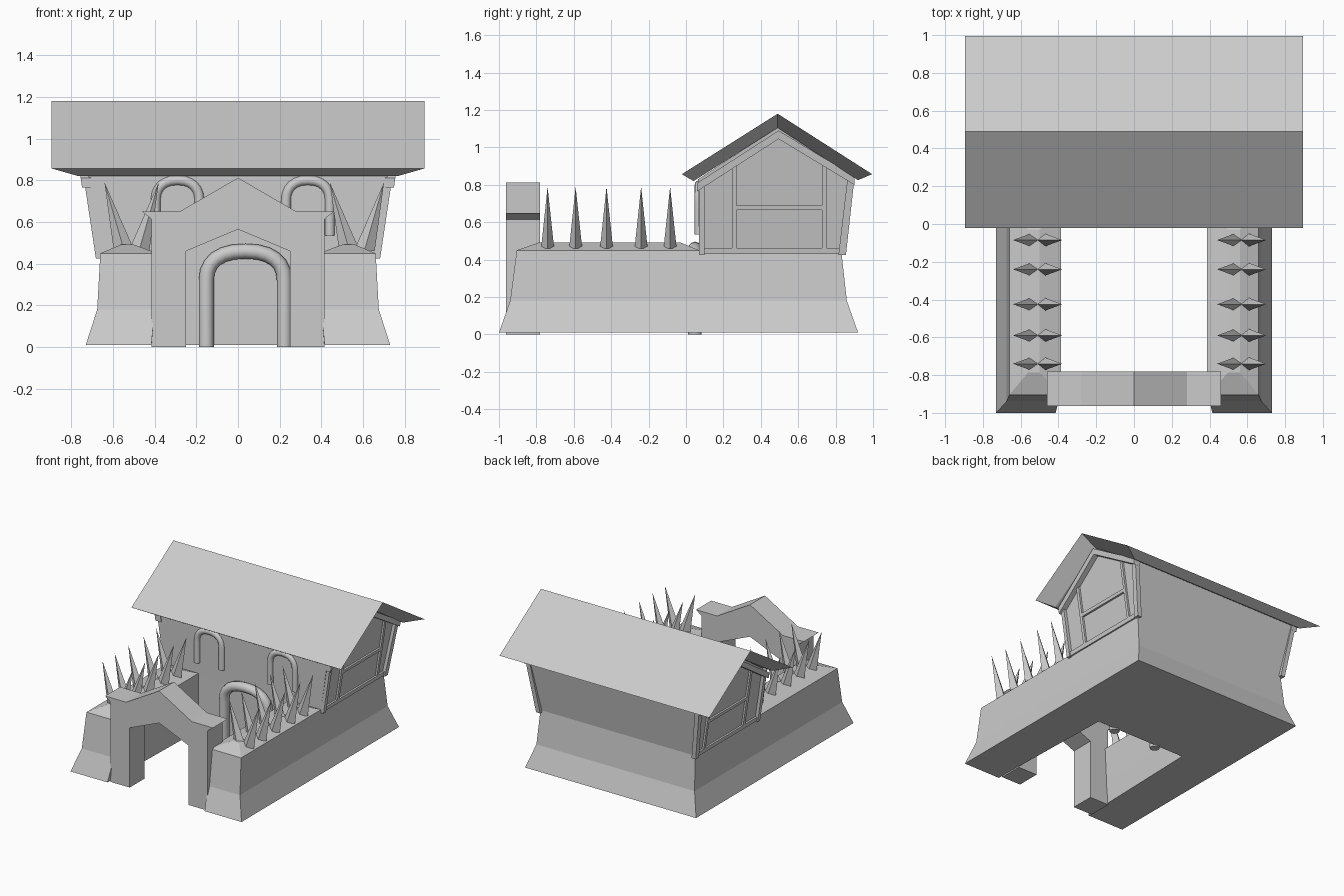
import bpy, bmesh
from math import cos, sin, pi

if "Cube" in bpy.data.objects:
    bpy.data.objects.remove(bpy.data.objects["Cube"])


def make(name, verts, faces):
    me = bpy.data.meshes.new(name)
    me.from_pydata(verts, [], faces)
    bm = bmesh.new()
    bm.from_mesh(me)
    bmesh.ops.recalc_face_normals(bm, faces=bm.faces)
    bm.to_mesh(me)
    bm.free()
    ob = bpy.data.objects.new(name, me)
    bpy.context.collection.objects.link(ob)
    return ob


def loft(name, rings):
    """Closed rings of equal length joined by quads and capped at both ends."""
    n = len(rings[0])
    faces = [tuple(range(n)), tuple(range((len(rings) - 1) * n, len(rings) * n))]
    for r in range(len(rings) - 1):
        for i in range(n):
            j = (i + 1) % n
            faces.append((r * n + i, r * n + j, (r + 1) * n + j, (r + 1) * n + i))
    return make(name, [p for ring in rings for p in ring], faces)


# U-shaped battered base wall
rings = []
for xo, yf, yb, z, xf in [(0.73, -1.0, 0.92, 0.01, 0.415),
                          (0.675, -0.94, 0.86, 0.18, 0.40),
                          (0.66, -0.905, 0.83, 0.45, 0.387)]:
    rings.append([(-xo, yf, z), (-xf, yf, z), (-0.387, 0.07, z), (0.387, 0.07, z),
                  (xf, yf, z), (xo, yf, z), (xo, yb, z), (-xo, yb, z)])
loft("base_wall", rings)

# Hipped copings on the two side walls
for s, side in [(-1, "left"), (1, "right")]:
    low = [(s * 0.387, -0.905, 0.45), (s * 0.66, -0.905, 0.45),
           (s * 0.66, 0.07, 0.45), (s * 0.387, 0.07, 0.45)]
    high = [(s * 0.5, -0.785, 0.492), (s * 0.56, -0.785, 0.492),
            (s * 0.56, -0.03, 0.492), (s * 0.5, -0.03, 0.492)]
    loft(side + "_wall_coping", [low, high])

# Pairs of four-sided spikes leaning apart along both walls
for cx, side in [(-0.51, "left"), (0.57, "right")]:
    for i, y in enumerate([-0.74, -0.59, -0.425, -0.24, -0.085]):
        for d in (-1, 1):
            bx = cx + d * 0.035
            make(f"{side}_spike_{i}_{'inner' if d * cx < 0 else 'outer'}",
                 [(bx - 0.05, y, 0.46), (bx, y - 0.035, 0.46), (bx + 0.05, y, 0.46),
                  (bx, y + 0.035, 0.46), (cx + d * 0.13, y, 0.79)],
                 [(0, 1, 2, 3), (0, 1, 4), (1, 2, 4), (2, 3, 4), (3, 0, 4)])

# Entrance gate: half profile mirrored, then extruded in y
half = [(0.25, 0.0), (0.415, 0.0), (0.415, 0.615), (0.46, 0.65), (0.28, 0.65)]
outline = half + [(0, 0.812)] + [(-x, z) for x, z in reversed(half)]
outline += [(-0.25, 0.46), (0, 0.565), (0.25, 0.46)]
loft("gate", [[(x, y, z) for x, z in outline] for y in (-0.963, -0.78)])


# Upper house, its gable walls lean outwards
def wall_x(z):
    return 0.657 + (z - 0.43) * 0.15


gable = [(0.07, 0.43), (0.83, 0.43), (0.895, 0.84), (0.49, 1.11), (0.065, 0.83)]
loft("house", [[(s * wall_x(z), y, z) for y, z in gable] for s in (-1, 1)])

# Gabled roof with undercut rim
top = [(-0.022, 0.857), (0.49, 1.18), (0.995, 0.857)]
under = [(0.04, 0.82), (0.49, 1.105), (0.92, 0.825)]
verts = [(x, y, z) for line, w in ((top, 0.895), (under, 0.765))
         for x in (-w, w) for y, z in line]
make("roof", verts, [(0, 1, 4, 3), (1, 2, 5, 4), (6, 7, 10, 9), (7, 8, 11, 10),
                     (0, 1, 7, 6), (1, 2, 8, 7), (3, 4, 10, 9), (4, 5, 11, 10),
                     (0, 3, 9, 6), (2, 5, 11, 8)])

# Timber boards on both gables, as quads in (y, z)
boards = {
    "front_post": ([(0.07, 0.425), (0.10, 0.425), (0.10, 0.80), (0.07, 0.78)], 0.025),
    "back_post": ([(0.815, 0.425), (0.855, 0.425), (0.90, 0.83), (0.865, 0.85)], 0.025),
    "front_stud": ([(0.245, 0.45), (0.27, 0.45), (0.27, 0.91), (0.245, 0.90)], 0.015),
    "back_stud": ([(0.728, 0.45), (0.75, 0.45), (0.75, 0.90), (0.728, 0.91)], 0.015),
    "rail": ([(0.26, 0.665), (0.735, 0.665), (0.735, 0.69), (0.26, 0.69)], 0.015),
    "sill": ([(0.09, 0.43), (0.83, 0.43), (0.83, 0.462), (0.09, 0.462)], 0.015),
    "front_rafter": ([(0.06, 0.765), (0.495, 1.045), (0.495, 1.09), (0.06, 0.81)], 0.04),
    "back_rafter": ([(0.495, 1.045), (0.90, 0.80), (0.90, 0.845), (0.495, 1.09)], 0.04),
}
for name, (quad, t) in boards.items():
    for s, side in [(-1, "left"), (1, "right")]:
        loft(f"{side}_{name}", [[(s * (wall_x(z) + d), y, z) for y, z in quad]
                                for d in (-0.01, t)])


# Round moulded arches around the door and windows
def arch(name, cx, y, w, z0, spring, crown, radius):
    pts = [(w, z0)]
    for i in range(13):
        a = pi * i / 12
        c = cos(a)
        pts.append((w * (1 if c > 0 else -1) * abs(c) ** 0.85,
                    spring + (crown - spring) * max(sin(a), 0) ** 0.85))
    pts.append((-w, z0))
    rings = []
    for i, (x, z) in enumerate(pts):
        x0, zb = pts[max(i - 1, 0)]
        x1, za = pts[min(i + 1, len(pts) - 1)]
        dx, dz = x1 - x0, za - zb
        l = (dx * dx + dz * dz) ** 0.5
        nx, nz = dz / l, -dx / l
        rings.append([(cx + x + nx * radius * cos(b), y + radius * sin(b),
                       z + nz * radius * cos(b))
                      for b in [2 * pi * k / 12 for k in range(12)]])
    ob = loft(name, rings)
    bpy.context.view_layer.objects.active = ob
    bpy.ops.object.select_all(action='DESELECT')
    ob.select_set(True)
    bpy.ops.object.shade_smooth_by_angle(angle=0.9)


arch("door_arch", 0.035, 0.048, 0.187, 0.0, 0.32, 0.46, 0.036)
arch("left_window_arch", -0.29, 0.07, 0.105, 0.535, 0.70, 0.80, 0.024)
arch("right_window_arch", 0.335, 0.07, 0.105, 0.535, 0.70, 0.80, 0.024)
